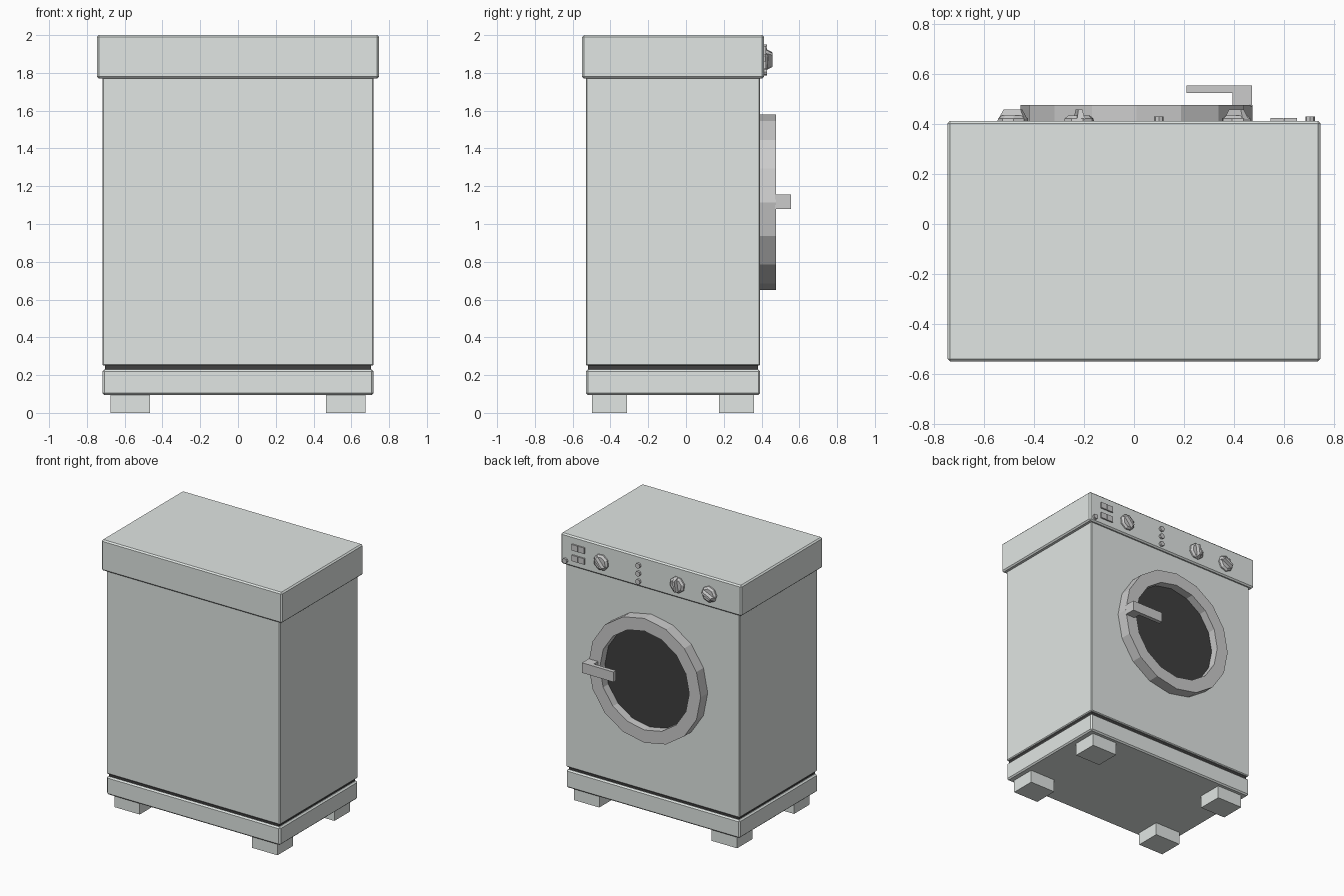
import bpy, bmesh, math
from mathutils import Matrix

if "Cube" in bpy.data.objects:
    bpy.data.objects.remove(bpy.data.objects["Cube"])


def material(name, rgb):
    m = bpy.data.materials.new(name)
    m.diffuse_color = (*rgb, 1)
    m.use_nodes = True
    m.node_tree.nodes["Principled BSDF"].inputs["Base Color"].default_value = m.diffuse_color
    return m


ENAMEL = material("enamel", (0.75, 0.79, 0.77))
METAL = material("metal", (0.52, 0.52, 0.52))
DARK = material("dark", (0.05, 0.05, 0.05))


def finish(name, bm, mat, bevel=0.0):
    bmesh.ops.recalc_face_normals(bm, faces=bm.faces)
    me = bpy.data.meshes.new(name)
    bm.to_mesh(me)
    bm.free()
    ob = bpy.data.objects.new(name, me)
    bpy.context.collection.objects.link(ob)
    me.materials.append(mat)
    if bevel:
        mod = ob.modifiers.new("bevel", 'BEVEL')
        mod.width = bevel
        mod.segments = 1
    return ob


def box(name, x, y, z, mat, bevel=0.0):
    """Box from (min, max) ranges."""
    bm = bmesh.new()
    bmesh.ops.create_cube(bm, size=1)
    for v in bm.verts:
        v.co = [(r[0] + r[1]) / 2 + c * (r[1] - r[0]) for r, c in zip((x, y, z), v.co)]
    return finish(name, bm, mat, bevel)


def lathe(name, profile, sides, cx, cz, mat, closed=False, turn=0.0):
    """Faceted turning about the y axis from (radius, y) points."""
    bm = bmesh.new()
    rings = []
    for r, y in profile:
        angles = [2 * math.pi * i / sides + turn for i in range(sides)]
        rings.append([bm.verts.new((cx + r * math.cos(a), y, cz + r * math.sin(a))) for a in angles])
    pairs = list(zip(rings, rings[1:]))
    if closed:
        pairs.append((rings[-1], rings[0]))
    else:
        bm.faces.new(rings[0])
        bm.faces.new(rings[-1])
    for a, b in pairs:
        for i in range(sides):
            j = (i + 1) % sides
            bm.faces.new((a[i], a[j], b[j], b[i]))
    return finish(name, bm, mat)


# Cabinet: plinth, shadow gap, main body and overhanging top
box("plinth", (-0.718, 0.718), (-0.53, 0.393), (0.095, 0.23), ENAMEL, 0.01)
box("shadow_gap", (-0.703, 0.703), (-0.518, 0.38), (0.22, 0.26), DARK)
box("cabinet_body", (-0.718, 0.718), (-0.53, 0.393), (0.25, 1.78), ENAMEL, 0.006)
box("top_housing", (-0.747, 0.747), (-0.55, 0.413), (1.77, 2.0), ENAMEL, 0.01)

# Feet
for sx in (-1, 1):
    for y in (-0.405, 0.268):
        box("foot", (sx * 0.57 - 0.105, sx * 0.57 + 0.105), (y - 0.0925, y + 0.0925), (0, 0.10), ENAMEL)

# Round door: ring, dark glass and L-shaped handle
lathe("door_ring", [(0.465, 0.385), (0.465, 0.476), (0.37, 0.476), (0.37, 0.385)],
      16, 0.01, 1.115, METAL, closed=True)
lathe("door_glass", [(0.37, 0.39), (0.37, 0.415)], 16, 0.01, 1.115, DARK)
bm = bmesh.new()
outline = [(0.395, 0.47), (0.472, 0.47), (0.472, 0.555), (0.21, 0.555), (0.21, 0.525), (0.395, 0.525)]
face = bm.faces.new([bm.verts.new((x, y, 1.08)) for x, y in outline])
up = bmesh.ops.extrude_face_region(bm, geom=[face])
for v in up["geom"]:
    if isinstance(v, bmesh.types.BMVert):
        v.co.z = 1.155
finish("door_handle", bm, METAL)


# Dials: faceted base with a tapered grip ridge
for x, turn in ((-0.485, 65), (-0.22, 8), (0.41, 40)):
    lathe("dial_base", [(0.062, 0.405), (0.06, 0.422), (0.045, 0.434)], 8, x, 1.87, METAL,
          turn=math.radians(22.5 + turn))
    bm = bmesh.new()
    bmesh.ops.create_cube(bm, size=1)
    for v in bm.verts:
        top = v.co.y > 0
        v.co = (v.co.x * (0.016 if top else 0.032), 0.458 if top else 0.42,
                v.co.z * (0.075 if top else 0.115))
    bm.transform(Matrix.Translation((x, 0, 1.87)) @ Matrix.Rotation(math.radians(turn), 4, 'Y'))
    finish("dial_grip", bm, METAL)

# Indicator lamps and the small round switch
for z in (1.81, 1.87, 1.93):
    lathe("indicator_lamp", [(0.019, 0.405), (0.019, 0.43)], 8, 0.1, z, METAL)
lathe("round_switch", [(0.019, 0.405), (0.019, 0.43)], 8, 0.705, 1.805, METAL)

# Paired push buttons
for z in (1.84, 1.92):
    for x in (0.572, 0.626):
        box("push_button", (x - 0.026, x + 0.026), (0.405, 0.424), (z - 0.022, z + 0.022), METAL)
